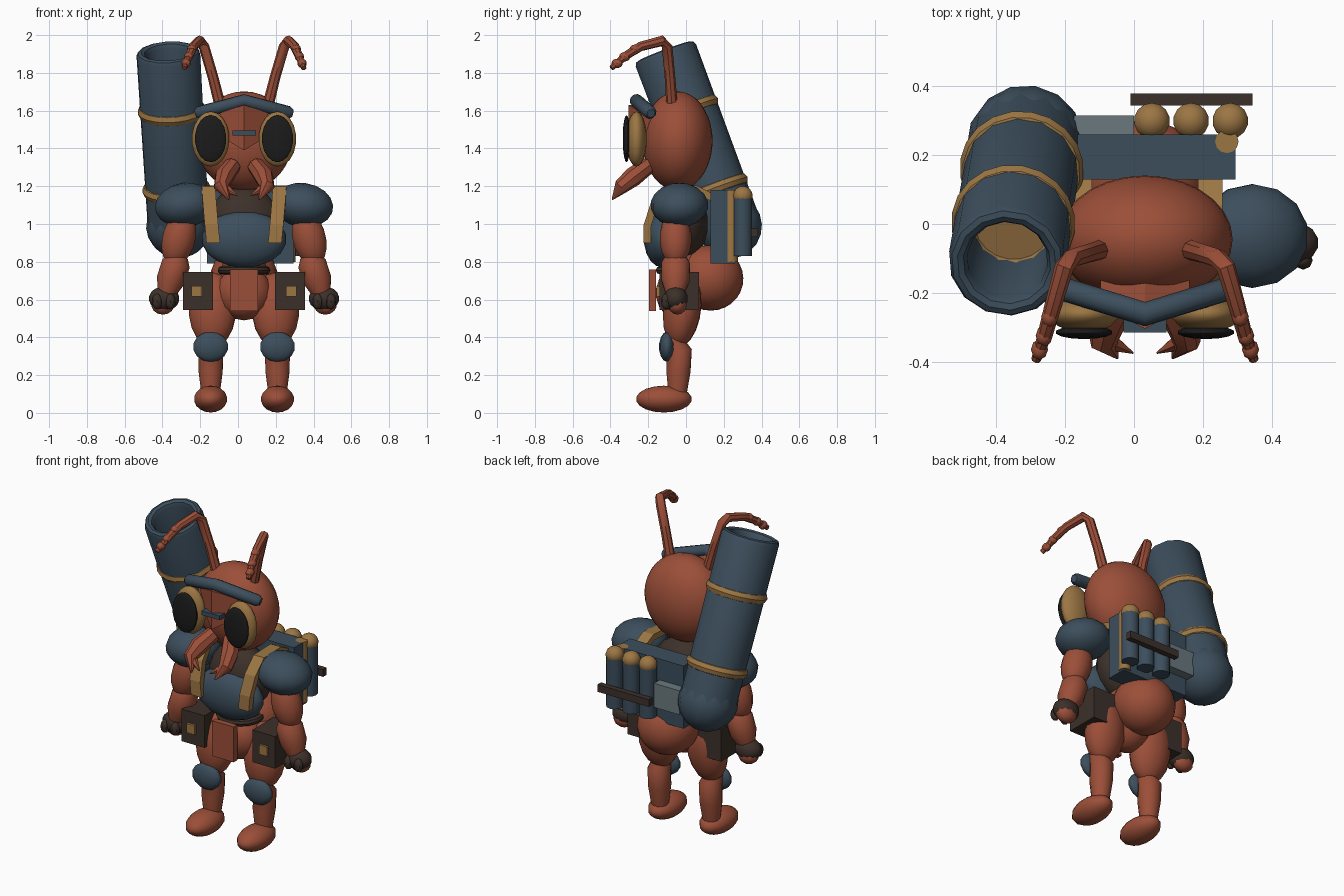
import bpy, bmesh, math
from mathutils import Vector

if "Cube" in bpy.data.objects:
    bpy.data.objects.remove(bpy.data.objects["Cube"])

MID = 0.032  # the body's plane of symmetry
SIDES = (("left", 1), ("right", -1))


def material(name, r, g, b):
    m = bpy.data.materials.new(name)
    m.use_nodes = True
    m.diffuse_color = (r, g, b, 1)
    m.node_tree.nodes["Principled BSDF"].inputs["Base Color"].default_value = (r, g, b, 1)
    return m


RED = material("rust red", 0.33, 0.078, 0.04)
BLUE = material("slate blue", 0.045, 0.076, 0.107)
TAN = material("tan leather", 0.33, 0.18, 0.057)
BROWN = material("dark brown", 0.046, 0.03, 0.023)
BLACK = material("lens black", 0.011, 0.011, 0.011)
STEEL = material("pale steel", 0.145, 0.19, 0.21)


def finish(name, mat, smooth=True):
    o = bpy.context.object
    o.name = name
    o.data.materials.clear()
    o.data.materials.append(mat)
    if smooth:
        bpy.ops.object.shade_smooth_by_angle(angle=math.radians(40))
    return o


def ball(name, mat, loc, size, rot=(0, 0, 0), seg=14, rings=9):
    bpy.ops.mesh.primitive_uv_sphere_add(segments=seg, ring_count=rings, radius=1,
                                         location=loc, rotation=rot)
    bpy.context.object.scale = size
    return finish(name, mat)


def box(name, mat, lo, hi):
    lo, hi = Vector(lo), Vector(hi)
    bpy.ops.mesh.primitive_cube_add(size=1, location=(lo + hi) / 2)
    bpy.context.object.scale = hi - lo
    return finish(name, mat, False)


def rod(name, mat, loc, radius, depth, rot=(0, 0, 0), sides=12):
    bpy.ops.mesh.primitive_cylinder_add(vertices=sides, radius=radius, depth=depth,
                                        location=loc, rotation=rot)
    return finish(name, mat)


def ring(name, mat, loc, major, minor, rot=(0, 0, 0)):
    bpy.ops.mesh.primitive_torus_add(major_radius=major, minor_radius=minor, major_segments=20,
                                     minor_segments=8, location=loc, rotation=rot)
    return finish(name, mat)


def from_bmesh(name, mat, bm, smooth=True):
    bmesh.ops.recalc_face_normals(bm, faces=bm.faces)
    mesh = bpy.data.meshes.new(name)
    bm.to_mesh(mesh)
    bm.free()
    o = bpy.data.objects.new(name, mesh)
    bpy.context.collection.objects.link(o)
    bpy.ops.object.select_all(action="DESELECT")
    o.select_set(True)
    bpy.context.view_layer.objects.active = o
    return finish(name, mat, smooth)


def tube(name, mat, pts, radii, sides=8):
    """Sweep a tapering circle along a path."""
    pts = [Vector(p) for p in pts]
    bm, loops = bmesh.new(), []
    u = None
    for i, p in enumerate(pts):
        d = (pts[min(i + 1, len(pts) - 1)] - pts[max(i - 1, 0)]).normalized()
        u = d.orthogonal() if u is None else u - d * u.dot(d)
        u.normalize()
        v = d.cross(u)
        turn = [math.tau * k / sides for k in range(sides)]
        loops.append([bm.verts.new(p + radii[i] * (u * math.cos(a) + v * math.sin(a))) for a in turn])
    for a, b in zip(loops, loops[1:]):
        for k in range(sides):
            bm.faces.new((a[k], a[(k + 1) % sides], b[(k + 1) % sides], b[k]))
    bm.faces.new(loops[0])
    bm.faces.new(loops[-1])
    return from_bmesh(name, mat, bm)


def ribbon(name, mat, pts, half_width, thickness):
    bm = bmesh.new()
    rows = [[bm.verts.new((x + s * half_width, y, z)) for s in (-1, 1)] for x, y, z in pts]
    for a, b in zip(rows, rows[1:]):
        bm.faces.new((a[0], a[1], b[1], b[0]))
    o = from_bmesh(name, mat, bm, False)
    mod = o.modifiers.new("thickness", "SOLIDIFY")
    mod.thickness, mod.offset = thickness, 0


# Head and face
ball("head", RED, (MID, -0.045, 1.44), (0.255, 0.186, 0.262), seg=28, rings=18)
bm = bmesh.new()
shape = ((-0.13, 1.59), (0, 1.63), (0.13, 1.59), (0.1, 1.45), (0, 1.39), (-0.1, 1.45))
front = [bm.verts.new((MID + x, -0.235 if x else -0.305, z)) for x, z in shape]
back = [bm.verts.new((MID + x, -0.15, z)) for x, z in shape]
bm.faces.new((front[0], front[1], front[4], front[5]))
bm.faces.new((front[1], front[2], front[3], front[4]))
for k in range(6):
    bm.faces.new((front[k], front[k - 1], back[k - 1], back[k]))
from_bmesh("face_plate", RED, bm, False)
box("nose_slot", BLUE, (MID - 0.062, -0.315, 1.468), (MID + 0.062, -0.26, 1.494))
tube("brow_visor", BLUE,
     [(MID - 0.255, -0.185, 1.585), (MID - 0.235, -0.19, 1.59), (MID, -0.262, 1.652),
      (MID + 0.235, -0.19, 1.59), (MID + 0.255, -0.185, 1.585)],
     [0.022, 0.035, 0.036, 0.035, 0.022], 10)

# Torso
ball("torso", BROWN, (MID, -0.025, 1.0), (0.2, 0.142, 0.2))
ball("chest_plate", BLUE, (MID, -0.125, 0.92), (0.225, 0.098, 0.15), seg=16)
ball("waist", RED, (MID, -0.02, 0.79), (0.12, 0.1, 0.1))
ball("pelvis", RED, (MID, -0.03, 0.635), (0.15, 0.13, 0.145))
ball("abdomen", RED, (MID, 0.125, 0.715), (0.18, 0.18, 0.172), (math.radians(-25), 0, 0), 20, 14)
ring("belt", BROWN, (MID, -0.02, 0.755), 0.118, 0.022)
box("front_flap", RED, (MID - 0.075, -0.195, 0.54), (MID + 0.075, -0.16, 0.76))

# Paired parts
for side, s in SIDES:
    def at(x, y, z):
        return (MID + s * x, y, z)

    def block(name, mat, x0, x1, y0, y1, z0, z1):
        a, b = sorted((MID + s * x0, MID + s * x1))
        box(f"{side}_{name}", mat, (a, y0, z0), (b, y1, z1))

    # goggles
    ball(f"{side}_goggle_frame", TAN, at(0.177, -0.262, 1.45), (0.102, 0.055, 0.146))
    ball(f"{side}_goggle_lens", BLACK, at(0.177, -0.315, 1.452), (0.085, 0.02, 0.125))

    # antenna with beaded tip
    tube(f"{side}_antenna", RED,
         [at(0.13, -0.075, 1.64), at(0.165, -0.085, 1.78), at(0.212, -0.1, 1.94), at(0.235, -0.125, 1.97),
          at(0.268, -0.24, 1.94), at(0.29, -0.32, 1.89), at(0.317, -0.395, 1.825)],
         [0.03, 0.028, 0.028, 0.028, 0.025, 0.022, 0.014])
    for k, (x, y, z) in enumerate(((0.277, -0.27, 1.925), (0.293, -0.325, 1.885), (0.307, -0.365, 1.85))):
        ball(f"{side}_antenna_bead_{k + 1}", RED, at(x, y, z), (0.025, 0.03, 0.025), seg=8, rings=6)

    # mandible with an inner tooth
    tube(f"{side}_mandible", RED,
         [at(0.06, -0.2, 1.31), at(0.105, -0.28, 1.25), at(0.12, -0.34, 1.2), at(0.08, -0.39, 1.13)],
         [0.045, 0.052, 0.042, 0.004], 8)
    tube(f"{side}_mandible_tooth", RED, [at(0.115, -0.335, 1.2), at(0.035, -0.375, 1.15)], [0.033, 0.003], 6)

    # arm
    tilt = math.radians(-14) * s
    ball(f"{side}_shoulder_pad", BLUE, at(0.312, -0.035, 1.1), (0.165, 0.153, 0.117), (0, math.radians(8) * s, 0))
    ball(f"{side}_upper_arm", RED, at(0.345, -0.055, 0.925), (0.09, 0.085, 0.15), (0, tilt, 0))
    tube(f"{side}_forearm", RED, [at(0.35, -0.055, 0.83), at(0.36, -0.055, 0.79), at(0.39, -0.055, 0.7), at(0.41, -0.06, 0.63)],
         [0.055, 0.078, 0.077, 0.05], 12)
    ball(f"{side}_glove", BROWN, at(0.423, -0.055, 0.605), (0.083, 0.065, 0.065))
    ball(f"{side}_palm", RED, at(0.43, -0.045, 0.575), (0.065, 0.05, 0.055), seg=10, rings=7)
    for k in (-1, 1):
        ball(f"{side}_finger_{(k + 3) // 2}", BROWN, at(0.425 + k * 0.035, -0.105, 0.59),
             (0.028, 0.028, 0.042), seg=8, rings=6)

    # leg
    ball(f"{side}_thigh", RED, at(0.167, -0.02, 0.545), (0.127, 0.1, 0.2), (math.radians(-8), 0, s * 0.1))
    tube(f"{side}_shin", RED, [at(0.177, -0.06, 0.42), at(0.177, -0.055, 0.36), at(0.177, -0.035, 0.33),
                               at(0.177, -0.04, 0.22), at(0.177, -0.045, 0.1)],
         [0.06, 0.06, 0.068, 0.066, 0.05], 12)
    ball(f"{side}_knee_pad", BLUE, at(0.177, -0.1, 0.35), (0.098, 0.043, 0.08), seg=10, rings=7)
    ball(f"{side}_foot", RED, at(0.177, -0.117, 0.073), (0.09, 0.148, 0.071))

    # belt pouch and shoulder strap
    block("pouch", BROWN, 0.165, 0.322, -0.14, 0.07, 0.545, 0.745)
    block("pouch_clasp", TAN, 0.222, 0.278, -0.155, -0.138, 0.615, 0.673)
    ribbon(f"{side}_strap", TAN, [at(0.19, 0.16, 1.13), at(0.19, 0.05, 1.185), at(0.188, -0.1, 1.18), at(0.182, -0.17, 1.1),
                                  at(0.172, -0.205, 0.99), at(0.163, -0.205, 0.9)], 0.036, 0.04)

# Backpack
box("backpack", BLUE, (-0.165, 0.13, 0.79), (0.295, 0.26, 1.18))
box("backpack_plate", STEEL, (-0.175, 0.26, 0.9), (0.0, 0.315, 1.05))
rod("backpack_pipe", TAN, (0.27, 0.24, 0.99), 0.034, 0.38)
for k in range(3):
    x = 0.052 + k * 0.114
    rod(f"canister_{k + 1}", BLUE, (x, 0.3, 0.985), 0.05, 0.31)
    ball(f"canister_cap_{k + 1}", TAN, (x, 0.3, 1.15), (0.053, 0.053, 0.05))
box("canister_rail", BROWN, (-0.01, 0.345, 0.93), (0.345, 0.38, 0.975))

# Shoulder launcher: hollow barrel, bands, plug and rounded base
top, base = Vector((-0.37, -0.115, 1.915)), Vector((-0.315, 0.232, 0.99))
axis = base - top
turn = axis.to_track_quat("Z", "Y").to_euler()
profile = ((0.118, 0.4), (0.118, 0.03), (0.128, 0.008), (0.145, 0.0), (0.162, 0.006), (0.171, 0.025), (0.165, 1.0))
bm = bmesh.new()
verts = [bm.verts.new((r, 0, h)) for r, h in profile]
edges = [bm.edges.new(pair) for pair in zip(verts, verts[1:])]
bmesh.ops.spin(bm, geom=verts + edges, axis=(0, 0, 1), cent=(0, 0, 0), angle=math.tau, steps=14)
bmesh.ops.remove_doubles(bm, verts=bm.verts, dist=0.0005)
barrel = from_bmesh("launcher_barrel", BLUE, bm)
barrel.location, barrel.rotation_euler = top, turn
for k, t in enumerate((0.34, 0.79)):
    ring(f"launcher_band_{k + 1}", TAN, top + axis * t, 0.147, 0.034, turn)
rod("launcher_plug", TAN, top + axis * 0.36, 0.122, 0.04, turn, 14)
ball("launcher_base", BLUE, base, (0.172, 0.172, 0.172), turn, 14, 10)
